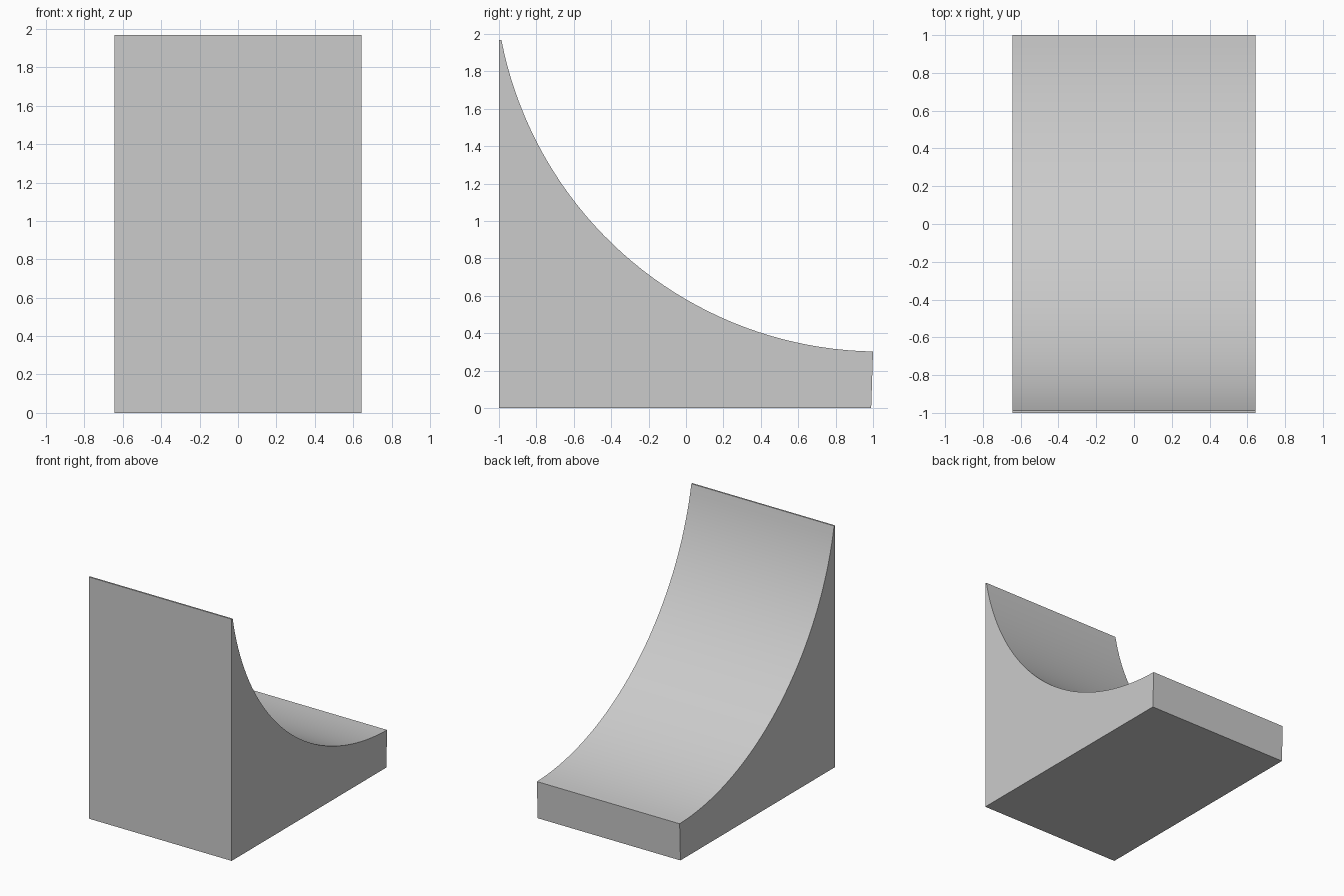
import bpy, bmesh, math

if "Cube" in bpy.data.objects:
    bpy.data.objects.remove(bpy.data.objects["Cube"])

HALF_W, TOP = 0.643, 1.968
CY, CZ, R = 1.035, 2.362, 2.06   # centre and radius of the concave ramp
SEGS = 40

# Side profile: flat base, tall back wall with a thin lip, circular ramp
a0 = math.pi + math.asin((CZ - TOP) / R)
a1 = 1.5 * math.pi - math.asin((CY - 1.0) / R)
profile = [(0.99, 0.0), (-1.0, 0.0), (-1.0, TOP)]
for i in range(SEGS + 1):
    a = a0 + (a1 - a0) * i / SEGS
    profile.append((CY + R * math.cos(a), CZ + R * math.sin(a)))

# Extrude the profile across the width
bm = bmesh.new()
side = bm.faces.new([bm.verts.new((-HALF_W, y, z)) for y, z in profile])
ext = bmesh.ops.extrude_face_region(bm, geom=[side], use_keep_orig=True)
for v in ext["geom"]:
    if isinstance(v, bmesh.types.BMVert):
        v.co.x = HALF_W
bmesh.ops.recalc_face_normals(bm, faces=bm.faces[:])

mesh = bpy.data.meshes.new("quarter_pipe_ramp")
bm.to_mesh(mesh)
bm.free()
ramp = bpy.data.objects.new("quarter_pipe_ramp", mesh)
bpy.context.collection.objects.link(ramp)

# Smooth ramp surface with sharp outer edges
bpy.context.view_layer.objects.active = ramp
ramp.select_set(True)
bpy.ops.object.shade_smooth_by_angle(angle=math.radians(30))
